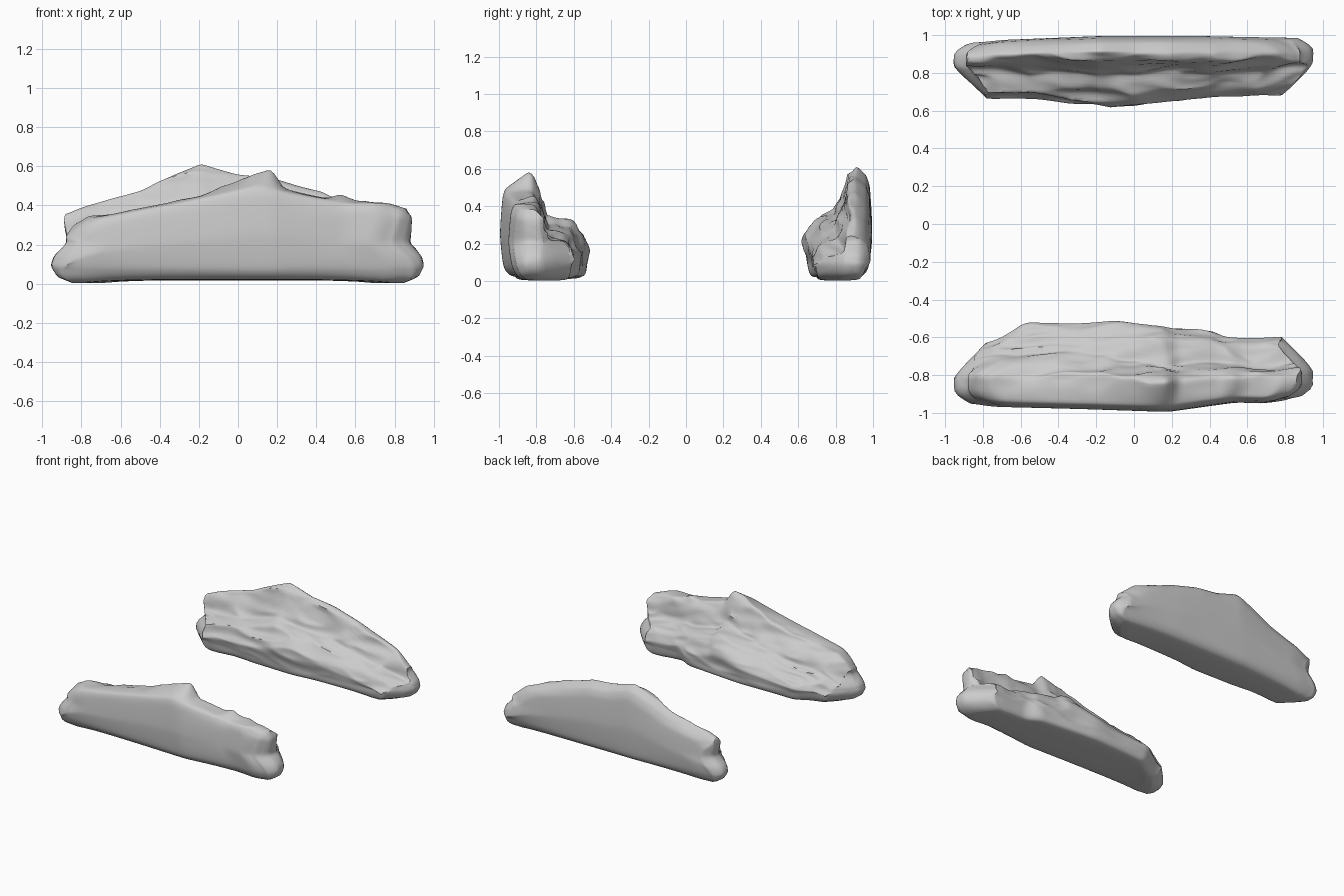
import bpy, bmesh, math
from mathutils import Vector, noise

if "Cube" in bpy.data.objects:
    bpy.data.objects.remove(bpy.data.objects["Cube"])


def linear(table, x):
    """Piecewise linear lookup in a list of (x, value)."""
    if x <= table[0][0]:
        return table[0][1]
    for (a, va), (b, vb) in zip(table, table[1:]):
        if x <= b:
            return va + (vb - va) * (x - a) / (b - a)
    return table[-1][1]


def interp(table, x, r=.035):
    """Lookup with softened corners."""
    return sum(linear(table, x + r * k) for k in (-1, -.5, 0, .5, 1)) / 5


def spline(pts, n):
    """Closed soft curve through pts, n samples per span."""
    out, m = [], len(pts)
    for i in range(m):
        p0, p1, p2, p3 = (pts[(i + k - 1) % m] for k in range(4))
        for j in range(n):
            t = j / n
            m1, m2 = (p2 - p0) * 0.3, (p3 - p1) * 0.3
            out.append(p1 * (2*t**3 - 3*t*t + 1) + m1 * (t**3 - 2*t*t + t)
                       + p2 * (3*t*t - 2*t**3) + m2 * (t**3 - t*t))
    return out


END_BY_HEIGHT = [(0, .83), (.03, .92), (.09, .955), (.14, .94), (.21, .875), (.27, .885),
                 (.34, .89), (.41, .83)]


def end_x(f, z):
    """How far the end reaches at depth fraction f and height z."""
    return (interp(END_BY_HEIGHT, z, .012) - .17 * max(0, (f - .42) / .58) ** 1.2
            - .09 * max(0, 1 - f / .25) ** 2)


def ridge(name, side, outer, inner, crest, top, top_w, shelf, seed, stations=96):
    bm = bmesh.new()

    def section(s):
        x = s * 0.88
        o, c, t = interp(outer, x), interp(crest, x), interp(top, x, .015)
        w = o - interp(inner, x)
        tw, sh = interp(top_w, x), interp(shelf, x)
        foot = 0.022 - 0.014 * min(1, abs(x) / .8) ** 4
        pts = [(.12 * w + .03, foot), (.02, .075), (0, .5 * c), (.012, .88 * c), (.035, c),
               (tw, t), (tw + .035, t * .96), (sh - .02, .7 * t), (sh, .62 * t),
               ((sh + w) / 2 + .01, .55 * t), (w - .02, .41 * t), (w, .32 * t),
               (w - .01, .09), (w - .04, foot)]
        ring = []
        for p in spline([Vector(q) for q in pts], 6):
            f = min(1, max(0, p.x / w))
            v = Vector((s * end_x(f, p.y), side * (o - p.x), p.y))
            # layered rock on the inner slope and crest
            k = min(1, max(0, (f - .1) * 4)) * min(1, max(0, (p.y - .04) * 8))
            q = Vector((v.x * 2 + seed, v.y * 7, v.z * 7))
            d = noise.noise(q) * .03 + (.25 - abs(noise.noise(q * 1.8))) * .026
            v.y -= side * d * k
            v.z += d * k * .7
            ring.append(v)
        return ring

    rings = [section(math.sin(math.pi / 2 * (-1 + 2 * i / stations)) * .35
                     + (-1 + 2 * i / stations) * .65) for i in range(stations + 1)]

    # ends follow the same lumpy end surface inward
    def cap(ring, sgn):
        mid = sum(ring, Vector()) / len(ring)
        o, i = linear(outer, sgn * .88), linear(inner, sgn * .88)
        res = []
        for k in (.93, .82, .68, .52, .36, .18, .04):
            r = [mid.lerp(v, k) for v in ring]
            for v in r:
                f = min(1, max(0, (o - abs(v.y)) / (o - i)))
                v.x = sgn * end_x(f, v.z) + .015 * (1 - k) * noise.noise(v * 6)
            res.append(r)
        return res

    rings = cap(rings[0], -1)[::-1] + rings + cap(rings[-1], 1)
    grid = [[bm.verts.new(v) for v in r] for r in rings]
    n = len(grid[0])
    for a, b in zip(grid, grid[1:]):
        for i in range(n):
            j = (i + 1) % n
            bm.faces.new((a[i], a[j], b[j], b[i]))
    bm.faces.new(grid[0])
    bm.faces.new(grid[-1])
    bmesh.ops.recalc_face_normals(bm, faces=bm.faces)
    me = bpy.data.meshes.new(name)
    bm.to_mesh(me)
    bm.free()
    ob = bpy.data.objects.new(name, me)
    bpy.context.collection.objects.link(ob)
    bpy.ops.object.select_all(action='DESELECT')
    ob.select_set(True)
    bpy.context.view_layer.objects.active = ob
    bpy.ops.object.shade_smooth_by_angle(angle=math.radians(45))


# Front rock wall: outer/inner are distances from y = 0
ridge("front_rock_wall", -1,
      outer=[(-.88, .95), (-.78, .968), (-.3, .98), (.2, .995), (.6, .945), (.78, .95), (.88, .92)],
      inner=[(-.88, .63), (-.78, .6), (-.65, .53), (-.1, .52), (.45, .56), (.55, .61), (.88, .6)],
      crest=[(-.9, .2), (-.82, .28), (-.75, .33), (-.5, .385), (-.2, .44), (0, .48), (.12, .505),
             (.3, .46), (.6, .41), (.82, .41), (.88, .37)],
      top=[(-.9, .22), (-.82, .3), (-.75, .34), (-.5, .39), (-.2, .45), (.03, .53), (.09, .565),
           (.18, .585), (.25, .49), (.48, .44), (.56, .455), (.65, .41), (.82, .4), (.88, .37)],
      top_w=[(-.88, .12), (-.4, .17), (.15, .15), (.5, .13), (.88, .1)],
      shelf=[(-.88, .24), (-.6, .31), (0, .28), (.3, .25), (.88, .2)], seed=3.1)

# Back rock wall
ridge("back_rock_wall", 1,
      outer=[(-.88, .96), (-.75, .975), (-.2, .995), (.4, .995), (.88, .985)],
      inner=[(-.88, .67), (-.6, .67), (-.4, .65), (0, .64), (.2, .66), (.88, .68)],
      crest=[(-.88, .3), (-.8, .36), (-.53, .44), (-.35, .52), (-.2, .575), (0, .52),
             (.2, .5), (.45, .43), (.6, .38), (.75, .31), (.88, .2)],
      top=[(-.88, .35), (-.8, .4), (-.53, .475), (-.35, .555), (-.2, .615), (0, .555),
           (.2, .53), (.45, .465), (.6, .41), (.75, .34), (.88, .23)],
      top_w=[(-.88, .07), (-.2, .085), (.88, .08)],
      shelf=[(-.88, .18), (-.5, .2), (0, .2), (.2, .18), (.4, .2), (.88, .17)], seed=8.4)
